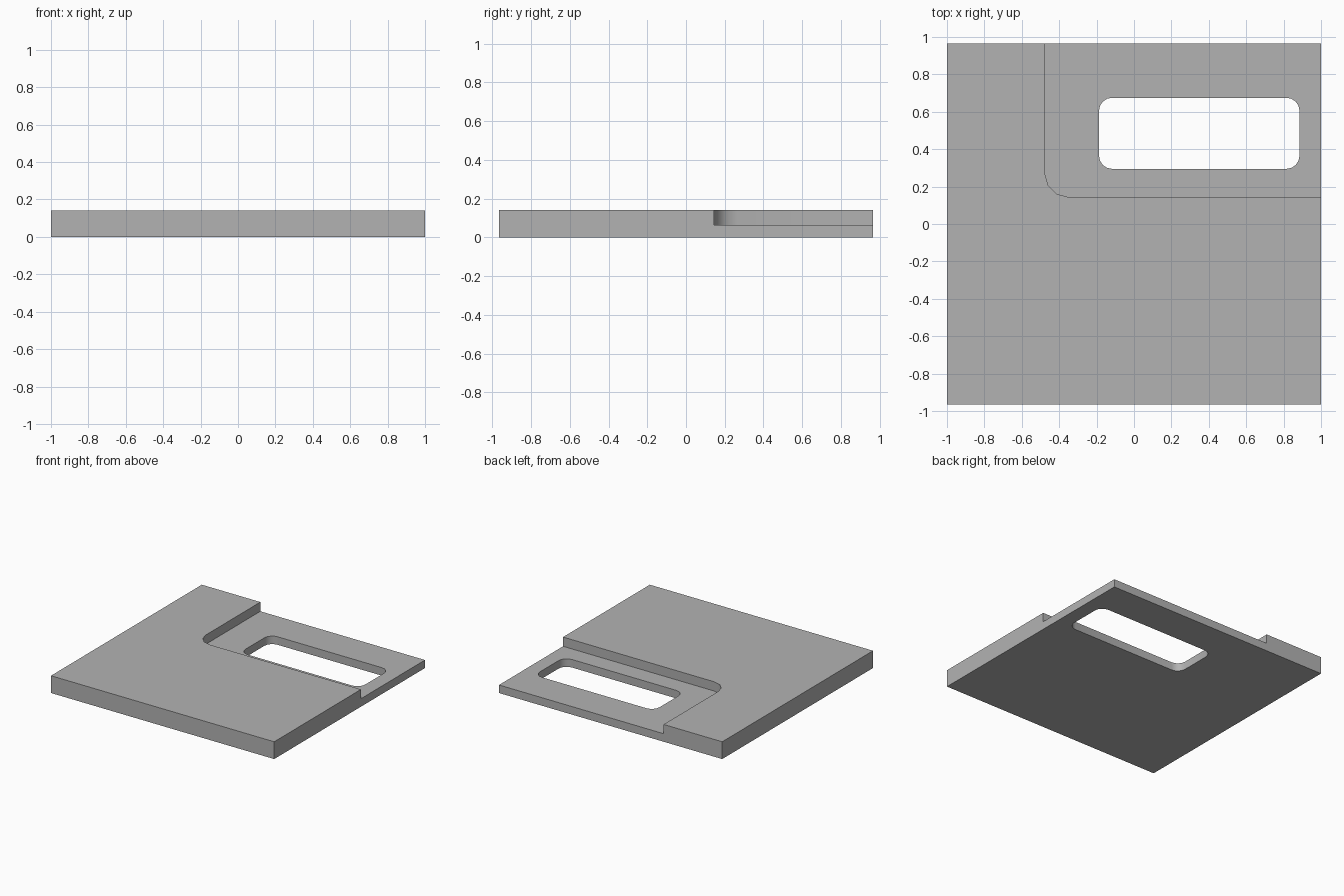
import bpy, bmesh, math

if "Cube" in bpy.data.objects:
    bpy.data.objects.remove(bpy.data.objects["Cube"], do_unlink=True)

HALF_X, HALF_Y, HEIGHT, LEDGE = 1.0, 0.965, 0.14, 0.065
MARGIN = 0.1   # how far cutters reach past the plate

grey = bpy.data.materials.new("plain_grey")
grey.use_nodes = True
colour = (0.45, 0.45, 0.45, 1)
grey.diffuse_color = colour
grey.node_tree.nodes["Principled BSDF"].inputs["Base Color"].default_value = colour


def outline(x0, x1, y0, y1, radii=(0, 0, 0, 0), segments=4):
    """Rectangle outline with one radius per corner, counter-clockwise from lower left."""
    corners = [(x0, y0, 1, 1), (x1, y0, -1, 1), (x1, y1, -1, -1), (x0, y1, 1, -1)]
    points = []
    for i, ((x, y, sx, sy), r) in enumerate(zip(corners, radii)):
        if r == 0:
            points.append((x, y))
            continue
        for k in range(segments + 1):
            a = math.pi * (1 + i / 2) + k / segments * math.pi / 2
            points.append((x + sx * r + r * math.cos(a), y + sy * r + r * math.sin(a)))
    return points


def prism(name, points, z0, z1):
    """Extrude a flat outline from z0 to z1."""
    bm = bmesh.new()
    base = bm.faces.new([bm.verts.new((x, y, z0)) for x, y in points])
    side = bmesh.ops.extrude_face_region(bm, geom=[base], use_keep_orig=True)
    top = [v for v in side["geom"] if isinstance(v, bmesh.types.BMVert)]
    bmesh.ops.translate(bm, verts=top, vec=(0, 0, z1 - z0))
    bmesh.ops.recalc_face_normals(bm, faces=bm.faces)
    mesh = bpy.data.meshes.new(name)
    bm.to_mesh(mesh)
    bm.free()
    mesh.materials.append(grey)
    obj = bpy.data.objects.new(name, mesh)
    bpy.context.collection.objects.link(obj)
    return obj


def cut(target, cutter):
    """Subtract the cutter, apply the result and discard the cutter."""
    cutter.hide_render = True
    mod = target.modifiers.new(cutter.name, "BOOLEAN")
    mod.operation, mod.solver, mod.object = "DIFFERENCE", "EXACT", cutter
    bpy.context.view_layer.objects.active = target
    bpy.ops.object.modifier_apply(modifier=mod.name)
    bpy.data.objects.remove(cutter, do_unlink=True)


# Thick plate
plate = prism("base_plate", outline(-HALF_X, HALF_X, -HALF_Y, HALF_Y), 0, HEIGHT)

# Lowered corner with one rounded inner corner
cut(plate, prism("pocket_cutter",
                 outline(-0.475, HALF_X + MARGIN, 0.145, HALF_Y + MARGIN, (0.12, 0, 0, 0), 3),
                 LEDGE, HEIGHT + MARGIN))

# Rounded window through the lowered corner
cut(plate, prism("window_cutter",
                 outline(-0.187, 0.885, 0.295, 0.675, (0.07,) * 4),
                 -MARGIN, HEIGHT + MARGIN))

# Smooth the rounded corners, keep the edges sharp
bpy.ops.object.select_all(action="DESELECT")
plate.select_set(True)
bpy.context.view_layer.objects.active = plate
bpy.ops.object.shade_smooth_by_angle(angle=math.radians(35))
